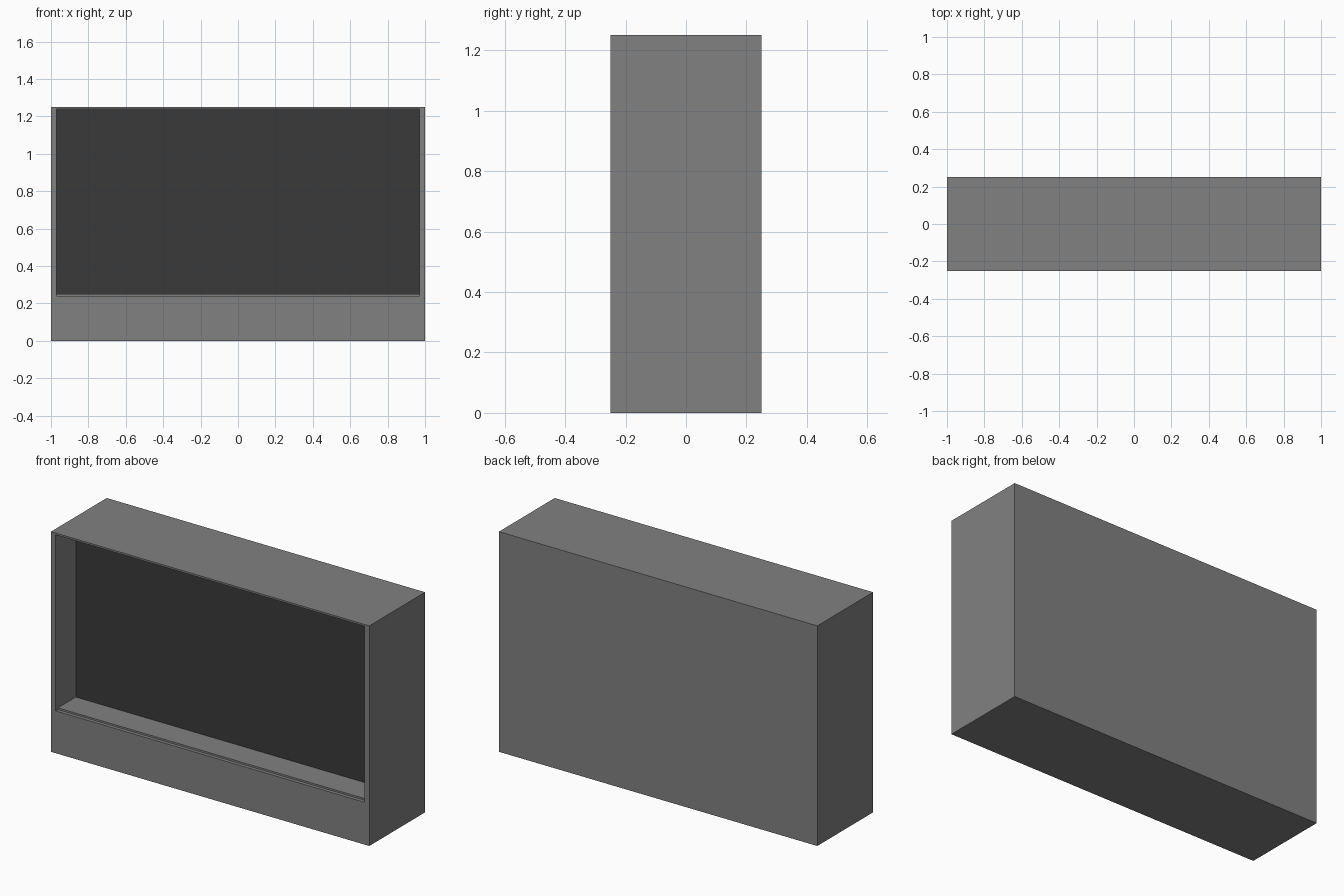
import bpy
import bmesh

cube = bpy.data.objects.get("Cube")
if cube:
    bpy.data.objects.remove(cube, do_unlink=True)

WIDTH, DEPTH, HEIGHT = 2.0, 0.5, 1.25
FRONT = -DEPTH / 2
OPEN_X, OPEN_LOW, OPEN_HIGH = 0.97, 0.24, 1.24
RECESS = 0.18


def make_material(name, value):
    mat = bpy.data.materials.new(name)
    mat.use_nodes = True
    color = (value, value, value, 1)
    mat.diffuse_color = color
    mat.node_tree.nodes["Principled BSDF"].inputs["Base Color"].default_value = color
    return mat


def add_box(bm, low, high):
    verts = bmesh.ops.create_cube(bm, size=1)["verts"]
    for v in verts:
        for i in range(3):
            v.co[i] = high[i] if v.co[i] > 0 else low[i]


def finish(name, bm, materials):
    bmesh.ops.recalc_face_normals(bm, faces=bm.faces)
    mesh = bpy.data.meshes.new(name)
    bm.to_mesh(mesh)
    bm.free()
    for mat in materials:
        mesh.materials.append(mat)
    obj = bpy.data.objects.new(name, mesh)
    bpy.context.collection.objects.link(obj)
    return obj


grey = make_material("mid_grey", 0.22)
dark = make_material("dark_grey", 0.042)

# Cabinet with a recessed front opening and a dark panel at the back of it
bm = bmesh.new()
add_box(bm, (-WIDTH / 2, FRONT, 0), (WIDTH / 2, -FRONT, HEIGHT))
panel = min(bm.faces, key=lambda f: f.calc_center_median().y)
bmesh.ops.inset_individual(bm, faces=[panel], thickness=0.1)
for v in panel.verts:
    v.co.x = OPEN_X if v.co.x > 0 else -OPEN_X
    v.co.z = OPEN_HIGH if v.co.z > HEIGHT / 2 else OPEN_LOW
panel = bmesh.ops.extrude_discrete_faces(bm, faces=[panel])["faces"][0]
for v in panel.verts:
    v.co.y = FRONT + RECESS
panel.material_index = 1
finish("cabinet", bm, [grey, dark])

# Low shelf on the floor of the opening, set back behind the front lip
bm = bmesh.new()
add_box(bm, (-OPEN_X, FRONT + 0.02, OPEN_LOW), (OPEN_X, FRONT + RECESS, 0.25))
finish("recess_shelf", bm, [grey])
